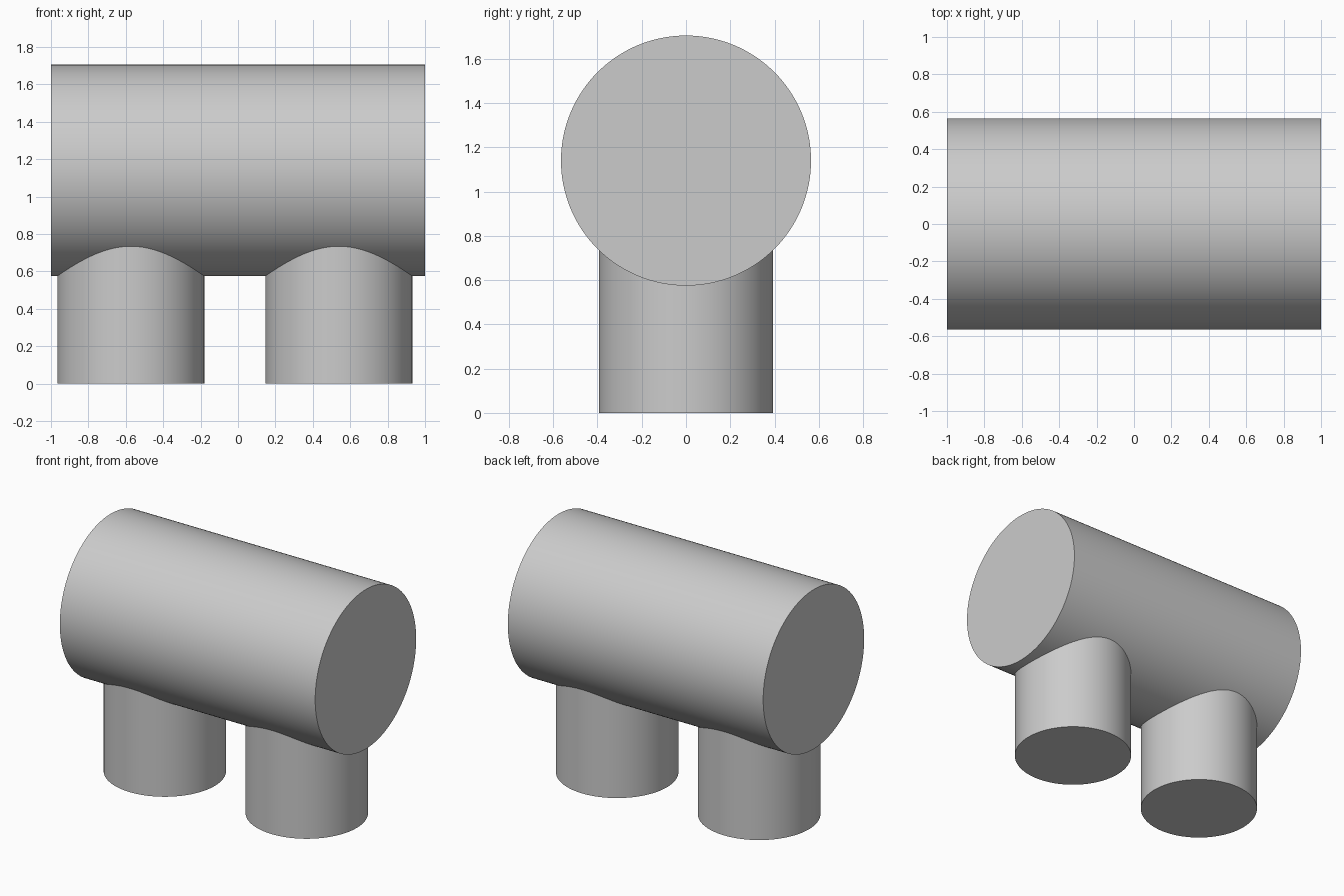
import bpy
import math

if "Cube" in bpy.data.objects:
    bpy.data.objects.remove(bpy.data.objects["Cube"])


def cylinder(name, radius, depth, location, rotation=(0, 0, 0)):
    bpy.ops.mesh.primitive_cylinder_add(vertices=128, radius=radius, depth=depth,
                                        location=location, rotation=rotation)
    obj = bpy.context.object
    obj.name = name
    bpy.ops.object.shade_smooth_by_angle(angle=math.radians(30))
    return obj


# Horizontal drum
BODY_RADIUS, BODY_Z = 0.565, 1.14
cylinder("drum", BODY_RADIUS, 2.0, (0, 0, BODY_Z), (0, math.pi / 2, 0))

# Two round supports, running up into the drum
for name, x in (("left_support", -0.573), ("right_support", 0.539)):
    cylinder(name, 0.393, BODY_Z, (x, 0, BODY_Z / 2))
